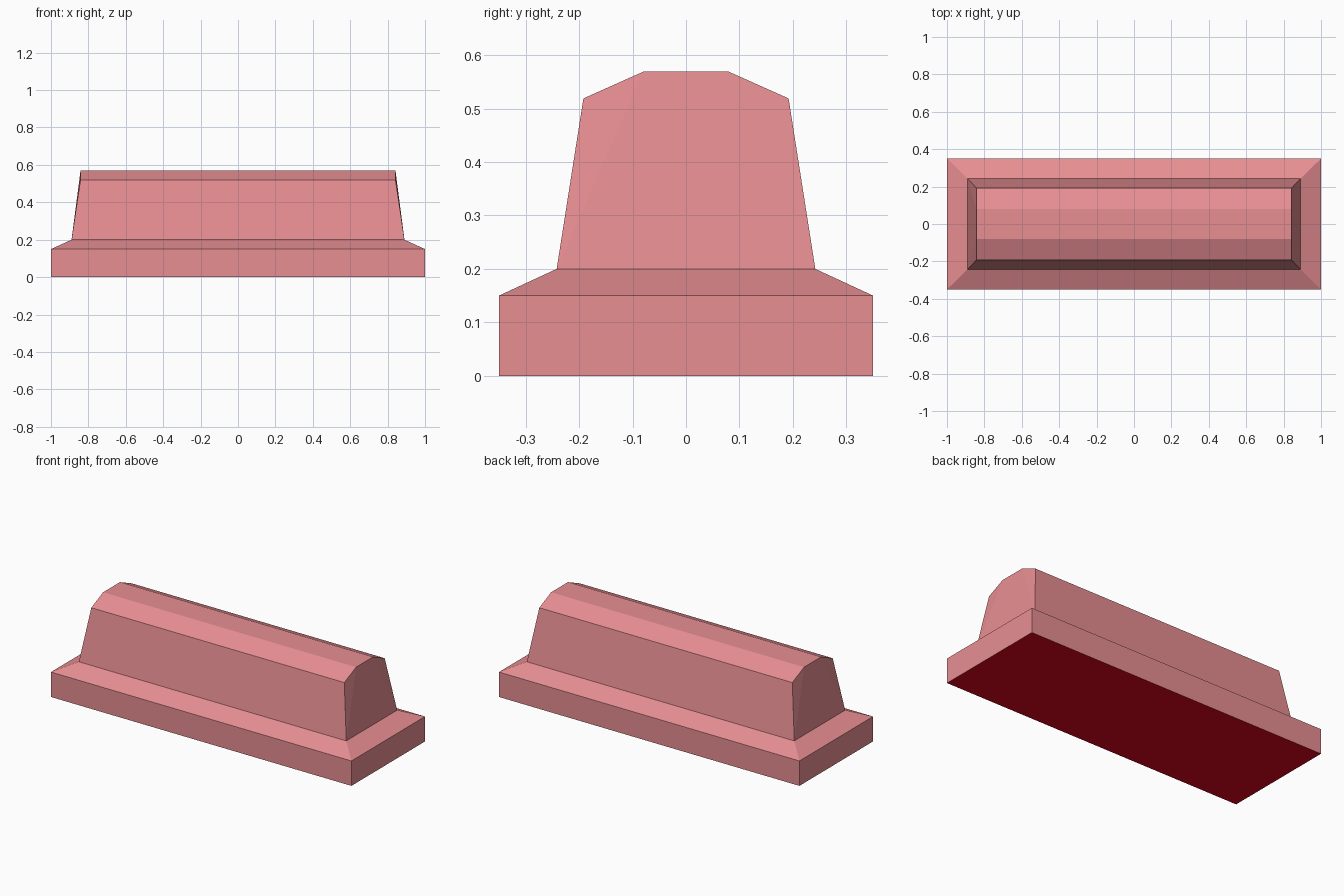
import bpy, bmesh

if "Cube" in bpy.data.objects:
    bpy.data.objects.remove(bpy.data.objects["Cube"])


def flat_material(name, rgb):
    m = bpy.data.materials.new(name)
    m.diffuse_color = (*rgb, 1.0)
    m.use_nodes = True
    m.node_tree.nodes["Principled BSDF"].inputs["Base Color"].default_value = m.diffuse_color
    return m


pink = flat_material("dusty pink", (0.81, 0.275, 0.292))
red = flat_material("bright red", (0.72, 0.001, 0.010))

# Rectangular rings, bottom to top: half length, half width, height
levels = [(1.0, 0.35, 0.0), (1.0, 0.35, 0.15), (0.89, 0.242, 0.20),
          (0.842, 0.192, 0.519), (0.842, 0.08, 0.569)]
corners = [(-1, -1), (1, -1), (1, 1), (-1, 1)]

bm = bmesh.new()
rings = [[bm.verts.new((sx * hx, sy * hy, z)) for sx, sy in corners]
         for hx, hy, z in levels]

# Underside and flat top
bm.faces.new(reversed(rings[0]))
bm.faces.new(rings[-1])

# Plinth sides and its sloped shoulder
for low, high in zip(rings[:2], rings[1:3]):
    for i in range(4):
        j = (i + 1) % 4
        bm.faces.new((low[i], low[j], high[j], high[i]))

# Long sides and chamfers of the raised body
base, shoulder, top = rings[2:]
for i in (0, 2):
    bm.faces.new((base[i], base[i + 1], shoulder[i + 1], shoulder[i]))
    bm.faces.new((shoulder[i], shoulder[i + 1], top[i + 1], top[i]))

# Body ends: a central panel with a narrow facet either side
for i, j in ((1, 2), (3, 0)):
    bm.faces.new((base[i], base[j], top[j], top[i]))
    bm.faces.new((base[i], top[i], shoulder[i]))
    bm.faces.new((base[j], shoulder[j], top[j]))

# Red underside, pink everywhere else
bmesh.ops.recalc_face_normals(bm, faces=bm.faces[:])
for f in bm.faces:
    f.material_index = 1 if f.normal.z < -0.9 else 0

mesh = bpy.data.meshes.new("raised_block")
bm.to_mesh(mesh)
bm.free()
mesh.materials.append(pink)
mesh.materials.append(red)
block = bpy.data.objects.new("raised_block", mesh)
bpy.context.collection.objects.link(block)
